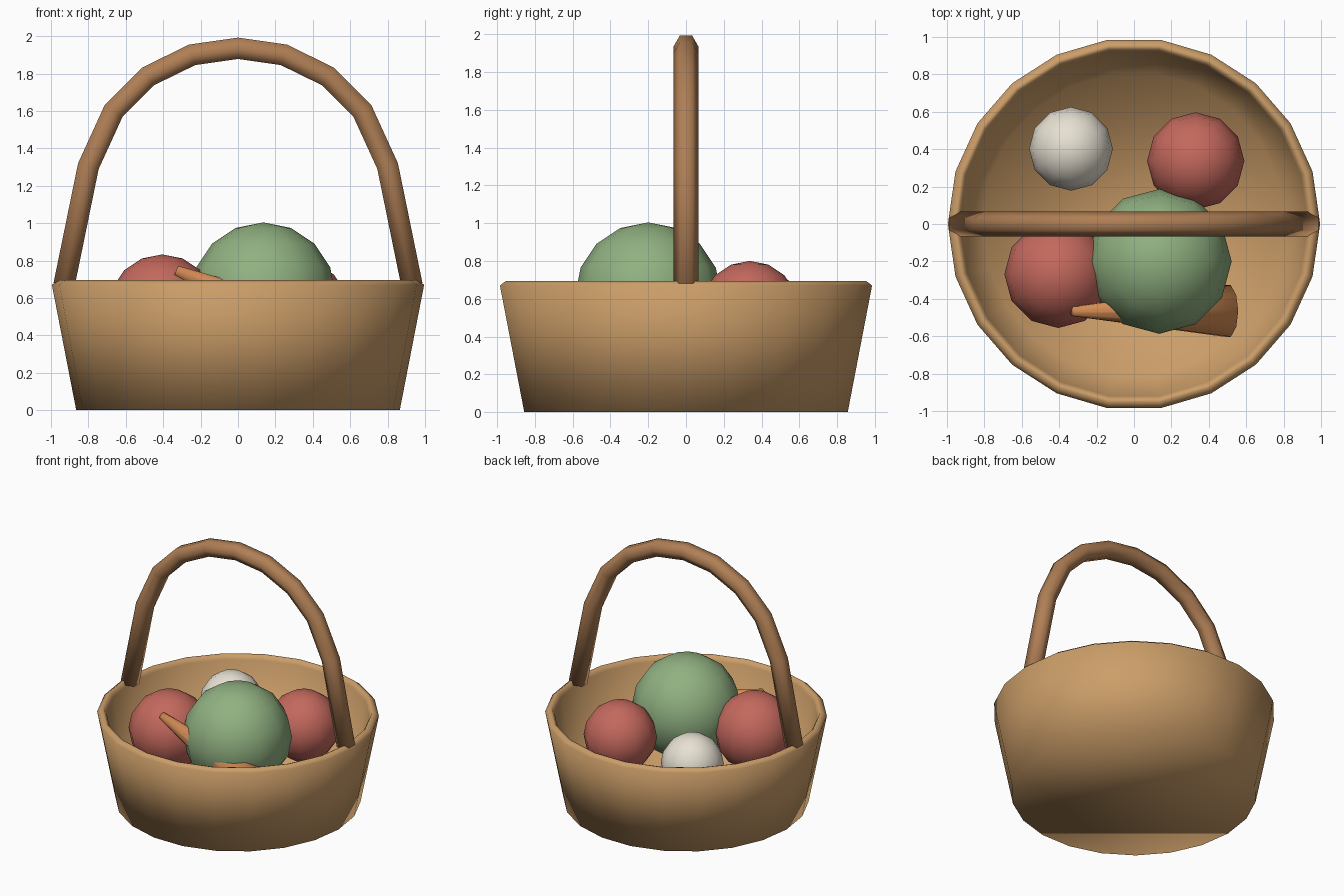
import bpy, bmesh, math
from mathutils import Vector

if "Cube" in bpy.data.objects:
    bpy.data.objects.remove(bpy.data.objects["Cube"])


def material(name, rgb):
    m = bpy.data.materials.new(name)
    m.diffuse_color = (*rgb, 1)
    m.use_nodes = True
    m.node_tree.nodes["Principled BSDF"].inputs["Base Color"].default_value = m.diffuse_color
    return m


wicker = material("wicker", (0.60, 0.34, 0.14))
wood = material("wood", (0.43, 0.21, 0.09))
red = material("red", (0.55, 0.14, 0.11))
green = material("green", (0.28, 0.44, 0.22))
cream = material("cream", (0.80, 0.75, 0.65))
orange = material("orange", (0.66, 0.26, 0.09))


def finish(name, bm, mat):
    bmesh.ops.recalc_face_normals(bm, faces=bm.faces)
    for f in bm.faces:
        f.smooth = True
    me = bpy.data.meshes.new(name)
    bm.to_mesh(me)
    bm.free()
    me.materials.append(mat)
    ob = bpy.data.objects.new(name, me)
    bpy.context.collection.objects.link(ob)
    return ob


def loft(name, rings, mat):
    """Skin a list of equal-length point rings and cap both ends."""
    bm = bmesh.new()
    vs = [[bm.verts.new(p) for p in ring] for ring in rings]
    n = len(vs[0])
    for a, b in zip(vs, vs[1:]):
        for i in range(n):
            j = (i + 1) % n
            bm.faces.new((a[i], a[j], b[j], b[i]))
    bm.faces.new(vs[0])
    bm.faces.new(vs[-1])
    return finish(name, bm, mat)


def circle(r, z, n):
    return [(r * math.cos(math.tau * i / n), r * math.sin(math.tau * i / n), z)
            for i in range(n)]


# Basket bowl: outer wall, bevelled rim, inner wall and floor
profile = [(0.865, 0), (0.995, 0.67), (0.962, 0.695), (0.945, 0.69),
           (0.93, 0.66), (0.81, 0.06)]
loft("basket", [circle(r, z, 22) for r, z in profile], wicker)

# Handle: hexagonal section swept along a mirrored arch
half = [(-0.93, 0.67), (-0.80, 1.305), (-0.665, 1.60), (-0.48, 1.785), (-0.245, 1.90)]
path = [Vector((x, 0, z)) for x, z in half]
path += [Vector((0, 0, 1.935))] + [Vector((-p.x, 0, p.z)) for p in reversed(path)]
rings = []
for i, p in enumerate(path):
    t = (path[min(i + 1, len(path) - 1)] - path[max(i - 1, 0)]).normalized()
    side = Vector((0, 1, 0))
    out = side.cross(t)
    rings.append([p + 0.066 * (math.cos(k * math.pi / 3) * side
                               + math.sin(k * math.pi / 3) * out) for k in range(6)])
loft("handle", rings, wood)

# Round produce: name, centre, radius, material
for name, loc, r, mat in [
        ("cabbage", (0.135, -0.2, 0.617), 0.387, green),
        ("left_apple", (-0.405, -0.268, 0.545), 0.288, red),
        ("right_apple", (0.33, 0.337, 0.54), 0.26, red),
        ("egg", (-0.337, 0.402, 0.527), 0.224, cream)]:
    bm = bmesh.new()
    bmesh.ops.create_uvsphere(bm, u_segments=12, v_segments=8, radius=r)
    bmesh.ops.translate(bm, verts=bm.verts, vec=loc)
    finish(name, bm, mat)

# Carrot: tapered cone leaning up out of the basket
tip, end = Vector((-0.33, -0.467, 0.748)), Vector((0.5, -0.465, 0.39))
bm = bmesh.new()
bmesh.ops.create_cone(bm, cap_ends=True, segments=10, radius1=0.145, radius2=0.026,
                      depth=(tip - end).length)
carrot = finish("carrot", bm, orange)
carrot.location = (tip + end) / 2
carrot.rotation_mode = 'QUATERNION'
carrot.rotation_quaternion = (tip - end).to_track_quat('Z', 'Y')
